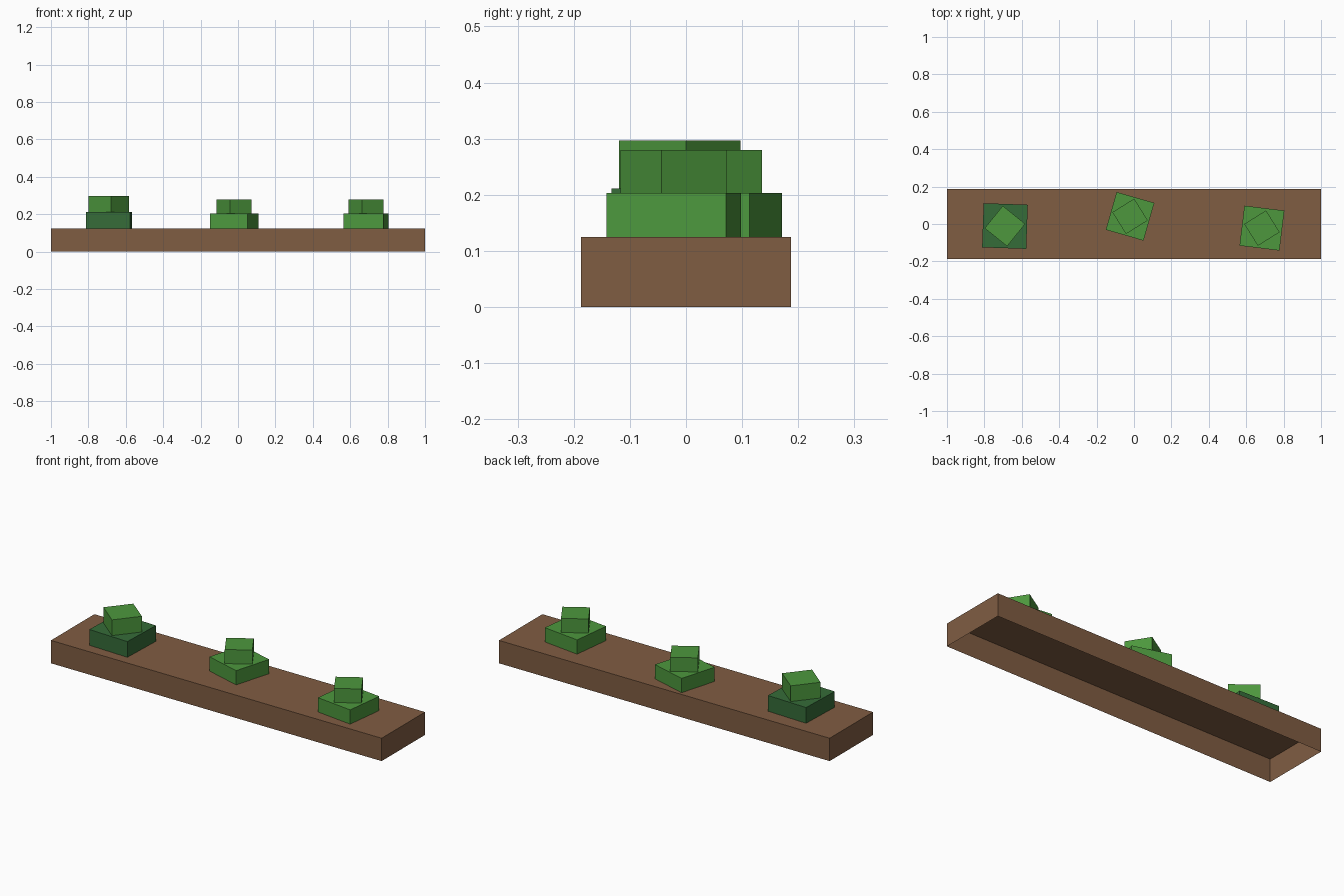
import bpy
import bmesh
from math import radians
from mathutils import Matrix

default = bpy.data.objects.get("Cube")
if default:
    bpy.data.objects.remove(default, do_unlink=True)


def make_material(name, rgb):
    mat = bpy.data.materials.new(name)
    mat.use_nodes = True
    color = (*rgb, 1.0)
    mat.diffuse_color = color
    mat.node_tree.nodes["Principled BSDF"].inputs["Base Color"].default_value = color
    return mat


soil = make_material("soil brown", (0.216, 0.109, 0.055))
leaf = make_material("leaf green", (0.074, 0.313, 0.047))
dark_leaf = make_material("dark leaf green", (0.036, 0.150, 0.040))


def open_box(name, x, y, bottom, top, width, depth, turn, mat):
    """Box without its underside, turned about the vertical by degrees."""
    bm = bmesh.new()
    bmesh.ops.create_cube(bm, size=1)
    bm.normal_update()
    underside = [f for f in bm.faces if f.normal.z < -0.5]
    bmesh.ops.delete(bm, geom=underside, context="FACES")
    bm.transform(Matrix.Diagonal((width, depth, top - bottom, 1)))
    mesh = bpy.data.meshes.new(name)
    bm.to_mesh(mesh)
    bm.free()
    mesh.materials.append(mat)
    obj = bpy.data.objects.new(name, mesh)
    obj.location = (x, y, (bottom + top) / 2)
    obj.rotation_euler.z = radians(turn)
    bpy.context.collection.objects.link(obj)
    return obj


# Soil bed, hollow from below
GROUND = 0.125
open_box("soil_bed", 0, 0, 0, GROUND, 2, 0.375, 0, soil)

# Plants: x, y, then (size, top, turn) of the lower and upper leaf blocks
plants = {
    "right": (-0.69, -0.011, (0.236, 0.211, -2), (0.154, 0.297, 51), dark_leaf),
    "middle": (-0.021, 0.041, (0.21, 0.203, -16), (0.137, 0.28, 32), leaf),
    "left": (0.684, -0.022, (0.215, 0.203, -7), (0.137, 0.28, 32), leaf),
}
for side, (x, y, lower, upper, lower_mat) in plants.items():
    size, middle, turn = lower
    open_box(side + "_lower_leaves", x, y, GROUND, middle, size, size, turn, lower_mat)
    size, top, turn = upper
    open_box(side + "_upper_leaves", x, y, middle, top, size, size, turn, leaf)
